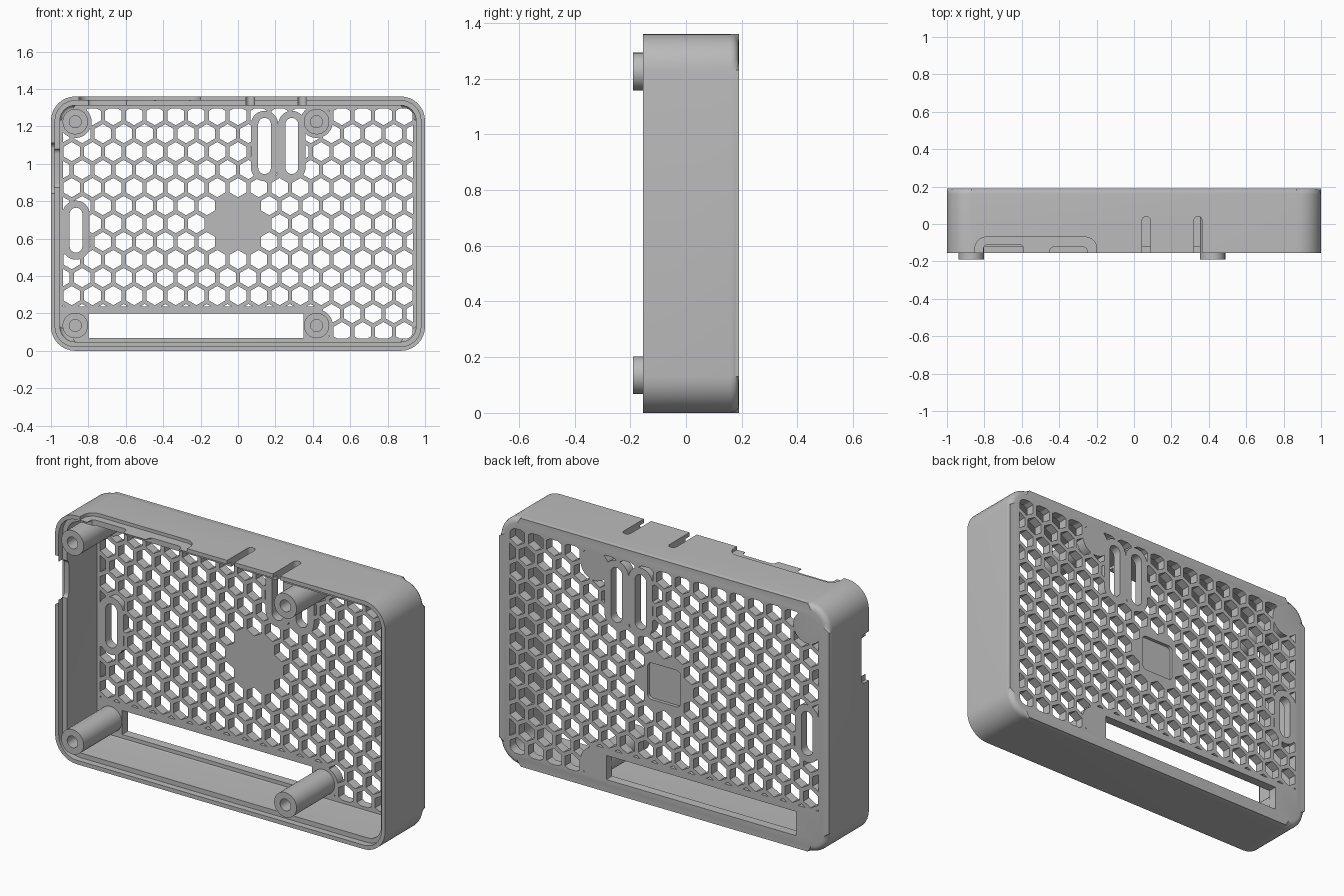
import bpy, bmesh, math
from mathutils import Vector

if "Cube" in bpy.data.objects:
    bpy.data.objects.remove(bpy.data.objects["Cube"])

grey = bpy.data.materials.new("plain_grey")
grey.use_nodes = True
colour = (0.5, 0.5, 0.5, 1)
grey.diffuse_color = colour
grey.node_tree.nodes["Principled BSDF"].inputs["Base Color"].default_value = colour

BACK, FRONT, TOP, MID = 0.19, -0.155, 1.36, 0.68
FLOOR = BACK - 0.05


def place(u, v, d, axis):
    """Turn profile coordinates and depth into a point, extruding along axis."""
    return {"y": (u, d, v), "z": (u, v, d), "x": (d, u, v)}[axis]


def make_object(name, bm):
    bmesh.ops.recalc_face_normals(bm, faces=bm.faces)
    mesh = bpy.data.meshes.new(name)
    bm.to_mesh(mesh)
    bm.free()
    mesh.materials.append(grey)
    obj = bpy.data.objects.new(name, mesh)
    bpy.context.collection.objects.link(obj)
    return obj


def extrude_profile(bm, points, d0, d1, axis="y"):
    a = [bm.verts.new(place(u, v, d0, axis)) for u, v in points]
    b = [bm.verts.new(place(u, v, d1, axis)) for u, v in points]
    bm.faces.new(a)
    bm.faces.new(b)
    n = len(a)
    for i in range(n):
        j = (i + 1) % n
        bm.faces.new((a[i], a[j], b[j], b[i]))


def rounded(name, u0, u1, v0, v1, r, d0, d1, axis="y", bevel=0, steps=8):
    """Prism with a rounded rectangle profile and an optional round far edge."""
    points = []
    corners = [(u1 - r, v1 - r), (u0 + r, v1 - r), (u0 + r, v0 + r), (u1 - r, v0 + r)]
    for k, (cu, cv) in enumerate(corners):
        for s in range(steps + 1):
            a = (k + s / steps) * math.pi / 2
            p = (cu + r * math.cos(a), cv + r * math.sin(a))
            if not points or math.dist(p, points[-1]) > 1e-4:
                points.append(p)
    if math.dist(points[0], points[-1]) < 1e-4:
        points.pop()
    bm = bmesh.new()
    extrude_profile(bm, points, d0, d1, axis)
    if bevel:
        edges = [e for e in bm.edges if all(abs(v.co.y - d1) < 1e-5 for v in e.verts)]
        bmesh.ops.bevel(bm, geom=edges, offset=bevel, segments=4, profile=0.5,
                        affect="EDGES")
    return make_object(name, bm)


def stadium(name, x, z0, z1, half, d0, d1):
    return rounded(name, x - half, x + half, z0, z1, half, d0, d1)


def disc(name, x, z, r, d0, d1):
    return stadium(name, x, z - r, z + r, r, d0, d1)


def boolean(target, tool, operation="DIFFERENCE"):
    mod = target.modifiers.new("cut", "BOOLEAN")
    mod.object, mod.operation, mod.solver = tool, operation, "EXACT"
    bpy.context.view_layer.update()
    graph = bpy.context.evaluated_depsgraph_get()
    mesh = bpy.data.meshes.new_from_object(target.evaluated_get(graph))
    target.modifiers.clear()
    target.data = mesh
    bpy.data.objects.remove(tool)


def finish(obj):
    bpy.ops.object.select_all(action="DESELECT")
    obj.select_set(True)
    bpy.context.view_layer.objects.active = obj
    bpy.ops.object.shade_smooth_by_angle(angle=math.radians(30))


# Shell: rounded tray open at the front, with a stepped rim
shell = rounded("case_shell", -1, 1, 0, TOP, 0.13, FRONT, BACK, bevel=0.03)


def inset_prism(name, inset, d0, d1, bevel=0):
    return rounded(name, inset - 1, 1 - inset, inset, TOP - inset, 0.13 - inset,
                   d0, d1, bevel=bevel)


boolean(shell, inset_prism("cavity", 0.048, FRONT - 0.1, FLOOR, 0.016))
boolean(shell, inset_prism("rim_step", 0.022, FRONT - 0.1, FRONT + 0.035))

# Honeycomb vents, clipped to a rectangle and kept off the solid pads
PITCH = 1 / 9
ROW = PITCH * math.sqrt(3) / 2
RADIUS = PITCH * 0.8 / math.sqrt(3)
bm = bmesh.new()
for row in range(-7, 8):
    for col in range(-10, 11):
        x = (col + 0.5 * (row % 2)) * PITCH
        z = MID + row * ROW
        near_middle = math.hypot(x, z - MID) < PITCH * 1.1
        if not near_middle:
            hexagon = [(x + RADIUS * math.sin(k * math.pi / 3),
                        z + RADIUS * math.cos(k * math.pi / 3)) for k in range(6)]
            extrude_profile(bm, hexagon, FLOOR - 0.03, BACK + 0.03)
vents = make_object("vent_cutter", bm)
boolean(vents, rounded("vent_area", -0.935, 0.935, 0.065, 1.295, 0.04, 0, 0.4),
        "INTERSECT")

posts = [(x, z) for x in (-0.87, 0.42) for z in (0.135, 1.225)]
slots = [(0.142, 0.945, 1.245), (0.288, 0.945, 1.245), (-0.866, 0.525, 0.765)]
pads = [disc("post_pad", x, z, 0.087, 0, 0.4) for x, z in posts]
pads += [stadium("slot_pad", x, z0 - 0.038, z1 + 0.038, 0.073, 0, 0.4)
         for x, z0, z1 in slots]
pads.append(rounded("lower_pad", -1.1, 0.44, -0.1, 0.237, 0.01, 0, 0.4))
for pad in pads:
    boolean(vents, pad)
boolean(shell, vents)

# Long slots and the wide lower opening in the back panel
for x, z0, z1 in slots:
    boolean(shell, stadium("slot_cutter", x, z0, z1, 0.034, 0, 0.4))
boolean(shell, rounded("opening_cutter", -0.8, 0.35, 0.068, 0.2, 0.002, 0.05, 0.4,
                       steps=2))

# Shallow square recess in the middle of the back
boolean(shell, rounded("recess_cutter", -0.1, 0.1, MID - 0.1, MID + 0.1, 0.025,
                       BACK - 0.018, 0.4))

# Top wall: two narrow notches, a shallow relief and two connector cutouts
for x in (0.065, 0.342):
    boolean(shell, rounded("notch_cutter", x - 0.022, x + 0.022, -0.3, 0.04, 0.022,
                           TOP - 0.1, TOP + 0.1, "z"))
boolean(shell, rounded("relief_cutter", -0.85, -0.2, -0.3, -0.07, 0.06,
                       TOP - 0.018, TOP + 0.1, "z"))
for x0, x1, y in ((-0.805, -0.59, -0.11), (-0.45, -0.25, -0.122)):
    boolean(shell, rounded("connector_cutter", x0, x1, -0.3, y, 0.025,
                           TOP - 0.1, TOP + 0.1, "z"))

# Side wall: one connector cutout with a shallow relief around it
boolean(shell, rounded("side_relief", -0.3, -0.09, 0.84, 1.11, 0.03,
                       -1.1, -0.98, "x"))
boolean(shell, rounded("side_cutout", -0.3, -0.105, 0.87, 1.08, 0.025,
                       -1.1, -0.9, "x"))
finish(shell)

# Screw posts with blind holes
for i, (x, z) in enumerate(posts):
    post = disc("screw_post_%d" % (i + 1), x, z, 0.068, -0.19, FLOOR + 0.01)
    boolean(post, disc("screw_hole", x, z, 0.032, -0.3, 0.05))
    finish(post)
